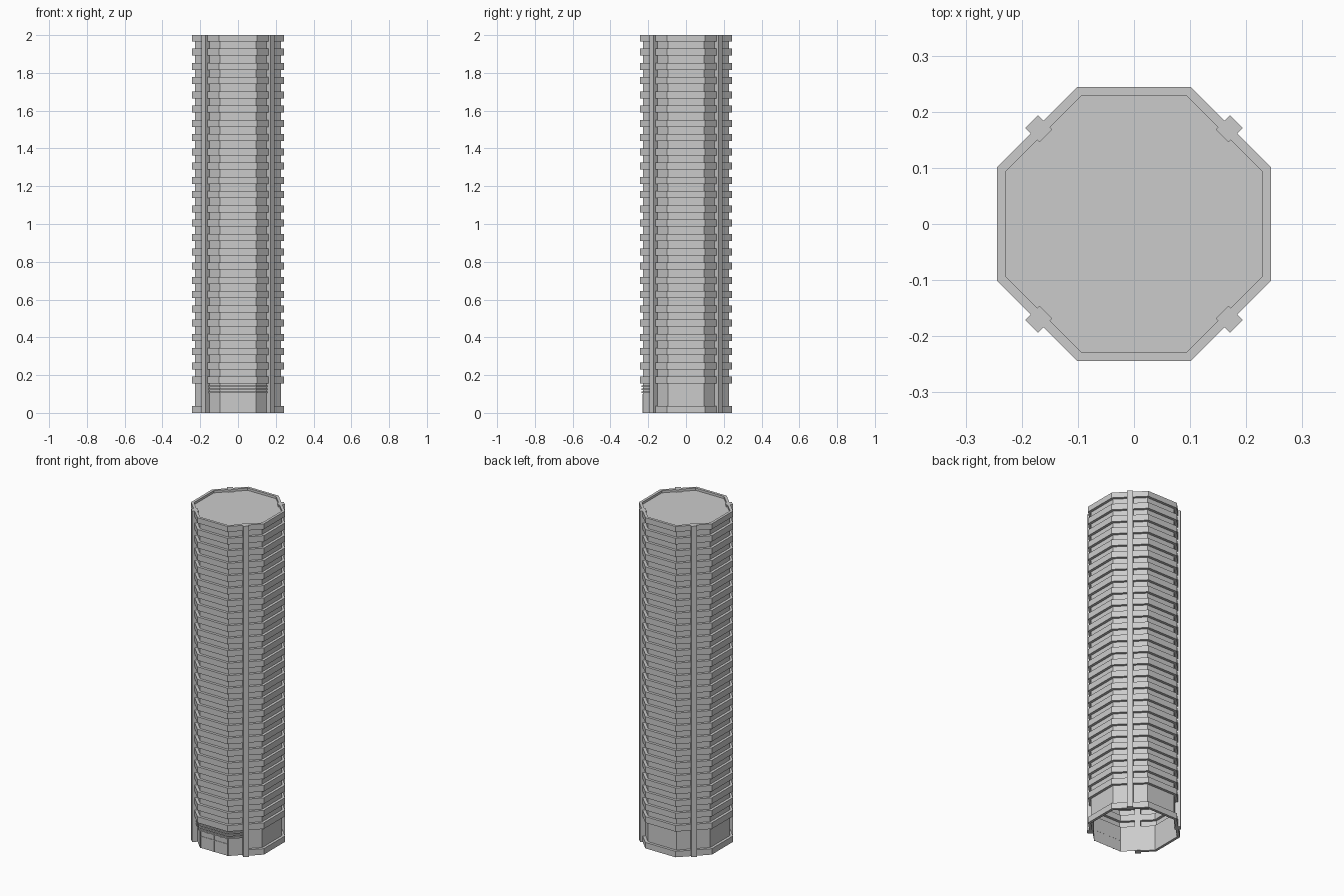
import bpy, bmesh, math
from mathutils import Matrix

if "Cube" in bpy.data.objects:
    bpy.data.objects.remove(bpy.data.objects["Cube"])

WALL, BAND = 0.228, 0.244          # apothems of the octagon
FLOORS, STEP, FIRST = 25, 0.0755, 0.155

concrete = bpy.data.materials.new("concrete_grey")
concrete.use_nodes = True
colour = (0.6, 0.6, 0.6, 1)
concrete.diffuse_color = colour
concrete.node_tree.nodes["Principled BSDF"].inputs["Base Color"].default_value = colour


def finish(bm, name):
    mesh = bpy.data.meshes.new(name)
    bm.to_mesh(mesh)
    bm.free()
    mesh.materials.append(concrete)
    obj = bpy.data.objects.new(name, mesh)
    bpy.context.collection.objects.link(obj)
    return obj


def point(deg, apothem, z):
    """Point on the octagon: face middles at multiples of 45 degrees, corners between."""
    r = apothem if deg % 45 == 0 else apothem / math.cos(math.pi / 8)
    a = math.radians(deg)
    return (r * math.cos(a), r * math.sin(a), z)


def loft(name, profile):
    """Octagonal shell, open below and capped above."""
    bm = bmesh.new()
    corners = [22.5 + 45 * k for k in range(8)]
    rings = [[bm.verts.new(point(d, r, z)) for d in corners] for r, z in profile]
    for a, b in zip(rings, rings[1:]):
        for i in range(8):
            j = (i + 1) % 8
            bm.faces.new((a[i], a[j], b[j], b[i]))
    bm.faces.new(rings[-1])
    return finish(bm, name)


def strip(name, angles, inner, outer, z0, z1):
    """Solid strip that follows part of the octagon."""
    bm = bmesh.new()
    section = ((inner, z0), (outer, z0), (outer, z1), (inner, z1))
    loops = [[bm.verts.new(point(d, r, z)) for r, z in section] for d in angles]
    for a, b in zip(loops, loops[1:]):
        for i in range(4):
            j = (i + 1) % 4
            bm.faces.new((a[i], a[j], b[j], b[i]))
    bm.faces.new(loops[0])
    bm.faces.new(loops[-1])
    bmesh.ops.recalc_face_normals(bm, faces=bm.faces)
    return finish(bm, name)


def box(name, size, centre, turn=0):
    bm = bmesh.new()
    bmesh.ops.create_cube(bm, size=1)
    bm.transform(Matrix.Rotation(math.radians(turn), 4, "Z")
                 @ Matrix.Translation(centre) @ Matrix.Diagonal((*size, 1)))
    return finish(bm, name)


# Tower shell: plain ground floor, projecting floor bands, recessed roof
profile = [(WALL, 0)]
for floor in range(FLOORS):
    low = FIRST + floor * STEP
    high = 2.0 if floor == FLOORS - 1 else low + 0.037
    profile += [(WALL, low), (BAND, low), (BAND, high), (WALL, high)]
profile.append((WALL, 1.986))
loft("tower_shell", profile)

# Full-height pilasters on the diagonal faces
for k, name in enumerate(("back_left", "back_right", "front_right", "front_left")):
    box(name + "_pilaster", (0.036, 0.032, 2.0), (0.24, 0, 1.0), 45 + 90 * k)

# Plinth round the sides and back, from one front pilaster to the other
plinth_path = [-45] + [-22.5 + 45 * k for k in range(6)] + [225]
strip("plinth", plinth_path, WALL, BAND, 0, 0.036)

# Thin canopy slats over the front entrance
front_path = [225, 247.5, 292.5, 315]
for k in range(3):
    z = 0.106 + 0.015 * k
    strip("canopy_slat", front_path, WALL, 0.236, z, z + 0.008)

# Entrance frame on the front wall
for x in (-0.09, -0.045, 0, 0.045, 0.09):
    box("door_mullion", (0.004, 0.003, 0.1), (x, -WALL - 0.001, 0.05))
box("door_rail", (0.184, 0.003, 0.004), (0, -WALL - 0.001, 0.07))
